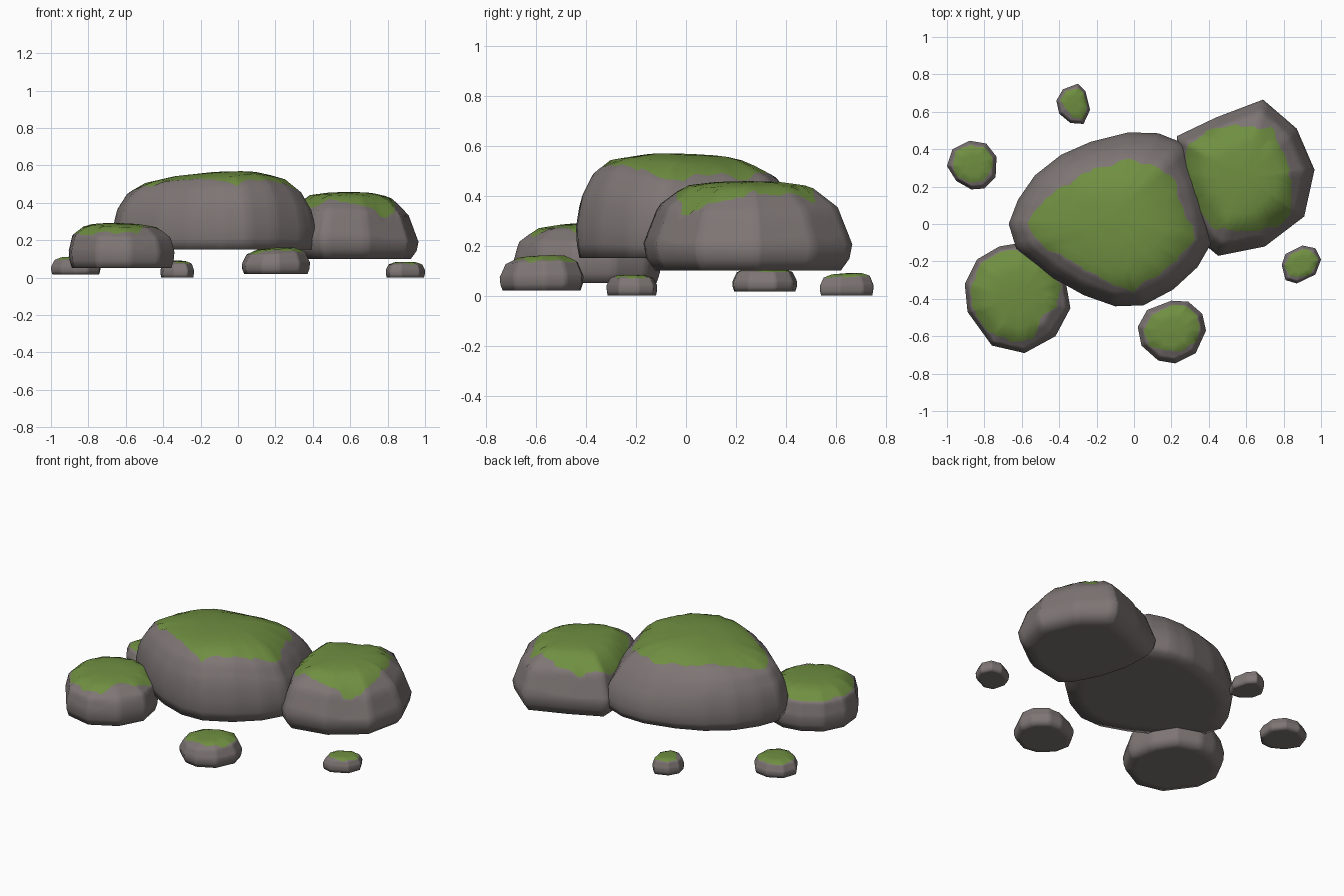
import bpy, bmesh, math, random
from mathutils import Vector

if "Cube" in bpy.data.objects:
    bpy.data.objects.remove(bpy.data.objects["Cube"])

random.seed(4)


def material(name, rgb):
    m = bpy.data.materials.new(name)
    m.diffuse_color = (*rgb, 1)
    m.use_nodes = True
    m.node_tree.nodes["Principled BSDF"].inputs["Base Color"].default_value = m.diffuse_color
    return m


STONE = material("grey stone", (0.208, 0.180, 0.177))
MOSS = material("green moss", (0.160, 0.275, 0.053))


def ray_radius(poly, c, ang):
    """Distance from c to the polygon outline in direction ang."""
    d = Vector((math.cos(ang), math.sin(ang)))
    best = 0.0
    for i, a in enumerate(poly):
        a = Vector(a) - c
        e = Vector(poly[(i + 1) % len(poly)]) - c - a
        den = d.x * e.y - d.y * e.x
        if abs(den) < 1e-9:
            continue
        t = (a.x * e.y - a.y * e.x) / den
        u = (a.x * d.y - a.y * d.x) / den
        if t > 0 and -1e-5 <= u <= 1 + 1e-5:
            best = max(best, t)
    return best


def height(profile, s):
    """Height of the upper surface at fraction s of the outline radius."""
    for (s1, z1), (s0, z0) in zip(profile, profile[1:]):
        if s >= s0:
            return z0 + (z1 - z0) * (s - s0) / (s1 - s0)
    return profile[-1][1]


def rock(name, outline, moss, base, profile, tilt=(0, 0), drop=(0, 0), limit=0.95):
    """Stone from a plan outline, a moss patch outline and a side profile.
    drop = (amount, angle) lets one side fall away lower than the others."""
    xs, ys = zip(*outline)
    c = Vector(((min(xs) + max(xs)) / 2, (min(ys) + max(ys)) / 2))
    zb, zt = base[1], profile[-1][1]
    # even directions, with the nearest one snapped to each outline corner
    N = 80
    angs = [2 * math.pi * i / N for i in range(N)]
    for x, y in outline:
        a = math.atan2(y - c.y, x - c.x) % (2 * math.pi)
        k = round(a * N / (2 * math.pi))
        angs[k % N] = a if k < N else a - 2 * math.pi
    R = [ray_radius(outline, c, a) for a in angs]
    edge, wob = [], 0.0
    for a, r in zip(angs, R):
        wob = wob * 0.5 + random.uniform(-0.025, 0.025)
        edge.append(min(limit, ray_radius(moss, c, a) / r + wob))

    bm = bmesh.new()

    def point(i, s, z):
        p = Vector((math.cos(angs[i]), math.sin(angs[i]))) * (s * R[i])
        w = (z - zb) / (zt - zb)
        fall = drop[0] * s ** 3 * max(0, math.cos(angs[i] - math.radians(drop[1])))
        return bm.verts.new((c.x + p.x, c.y + p.y,
                             z + w * (tilt[0] * p.x + tilt[1] * p.y - fall)))

    # rings from the flat base up to the moss edge, then across the moss
    rings = [[point(i, base[0] * 0.8, zb) for i in range(N)],
             [point(i, base[0], zb) for i in range(N)],
             [point(i, (base[0] + 3) / 4, zb + (profile[0][1] - zb) * 0.45) for i in range(N)]]
    K, M = 8, 6
    for k in range(K + 1):
        row = []
        for i in range(N):
            s = 1 + (edge[i] - 1) * k / K
            row.append(point(i, s, height(profile, s)))
        rings.append(row)
    moss_from = len(rings) - 1
    for k in range(1, M):
        row = []
        for i in range(N):
            s = edge[i] * (1 - k / M)
            row.append(point(i, s, height(profile, s)))
        rings.append(row)
    for k in range(len(rings) - 1):
        for i in range(N):
            j = (i + 1) % N
            f = bm.faces.new((rings[k][i], rings[k][j], rings[k + 1][j], rings[k + 1][i]))
            f.material_index = int(k >= moss_from)
    top = bm.verts.new((c.x, c.y, zt))
    for i in range(N):
        f = bm.faces.new((rings[-1][i], rings[-1][(i + 1) % N], top))
        f.material_index = 1
    bm.faces.new(rings[0][::-1])
    for f in bm.faces:
        f.smooth = True
    me = bpy.data.meshes.new(name)
    bm.to_mesh(me)
    bm.free()
    me.materials.append(STONE)
    me.materials.append(MOSS)
    bpy.context.collection.objects.link(bpy.data.objects.new(name, me))


# large central boulder
rock("main_boulder",
     [(-.67, 0), (-.62, .13), (-.53, .26), (-.39, .37), (-.23, .44), (-.03, .49), (.13, .485),
      (.27, .43), (.36, .22), (.40, .05), (.415, -.1), (.34, -.23), (.21, -.35), (.05, -.435),
      (-.1, -.44), (-.27, -.38), (-.43, -.29), (-.63, -.13)],
     [(-.57, 0), (-.45, .15), (-.27, .27), (-.03, .34), (.10, .33), (.22, .22), (.28, .07),
      (.31, -.08), (.24, -.2), (.12, -.28), (0, -.36), (-.13, -.32), (-.3, -.22), (-.5, -.12)],
     (.97, .15), [(1, .27), (.96, .38), (.86, .47), (.72, .525), (.4, .555), (0, .565)],
     (.07, -.03), (.17, 45))

# right boulder
rock("right_boulder",
     [(.23, .47), (.44, .57), (.69, .665), (.87, .51), (.965, .29), (.91, .04), (.70, -.12),
      (.45, -.17), (.39, -.12), (.3, .05), (.24, .25)],
     [(.27, .4), (.4, .52), (.52, .53), (.74, .52), (.79, .4), (.84, .25), (.83, .05),
      (.76, -.02), (.6, -.03), (.41, -.03), (.33, .1), (.28, .25)],
     (.89, .10), [(1, .21), (.86, .36), (.6, .44), (.3, .455), (0, .458)], (0, 0), (.06, 0), .88)

# left boulder
rock("left_boulder",
     [(-.905, -.32), (-.84, -.19), (-.72, -.12), (-.6, -.1), (-.45, -.15), (-.37, -.28),
      (-.34, -.45), (-.42, -.6), (-.585, -.69), (-.76, -.65), (-.89, -.47)],
     [(-.87, -.32), (-.8, -.18), (-.65, -.13), (-.5, -.2), (-.39, -.33), (-.42, -.45),
      (-.5, -.5), (-.53, -.61), (-.65, -.63), (-.8, -.57), (-.87, -.43)],
     (.94, .05), [(1, .14), (.93, .22), (.68, .275), (.35, .288), (0, .29)], (-.03, .03), (0, 0), .9)

# small stones around the group
rock("front_stone",
     [(.02, -.55), (.07, -.46), (.2, -.41), (.29, -.415), (.365, -.48), (.385, -.57),
      (.33, -.69), (.22, -.745), (.13, -.73), (.04, -.65)],
     [(.05, -.57), (.1, -.48), (.22, -.43), (.33, -.45), (.35, -.55), (.34, -.62),
      (.25, -.68), (.15, -.67), (.08, -.65)],
     (.93, .02), [(1, .075), (.86, .13), (.55, .155), (0, .16)], (.06, .04), (0, 0), .87)
rock("left_stone",
     [(-1, .31), (-.97, .4), (-.88, .445), (-.79, .43), (-.735, .36), (-.74, .25),
      (-.8, .19), (-.87, .185), (-.95, .23)],
     [(-.97, .33), (-.95, .4), (-.87, .42), (-.77, .4), (-.75, .32), (-.8, .23),
      (-.88, .22), (-.95, .26)],
     (.94, .017), [(1, .055), (.86, .094), (.55, .11), (0, .113)], (0, 0), (0, 0), .86)
rock("back_stone",
     [(-.415, .66), (-.38, .72), (-.3, .75), (-.26, .71), (-.235, .61), (-.27, .535),
      (-.34, .54), (-.4, .59)],
     [(-.395, .66), (-.36, .71), (-.28, .73), (-.25, .63), (-.27, .56), (-.33, .57), (-.35, .6)],
     (.95, 0), [(1, .04), (.86, .076), (.55, .088), (0, .09)], (0, .05), (0, 0), .87)
rock("right_stone",
     [(.79, -.22), (.81, -.16), (.9, -.115), (.97, -.13), (1, -.19), (.97, -.27),
      (.87, -.318), (.81, -.3)],
     [(.8, -.23), (.84, -.16), (.92, -.13), (.98, -.17), (.98, -.22), (.93, -.28), (.84, -.28)],
     (.95, 0), [(1, .04), (.86, .07), (.55, .082), (0, .083)], (0, 0), (0, 0), .87)
